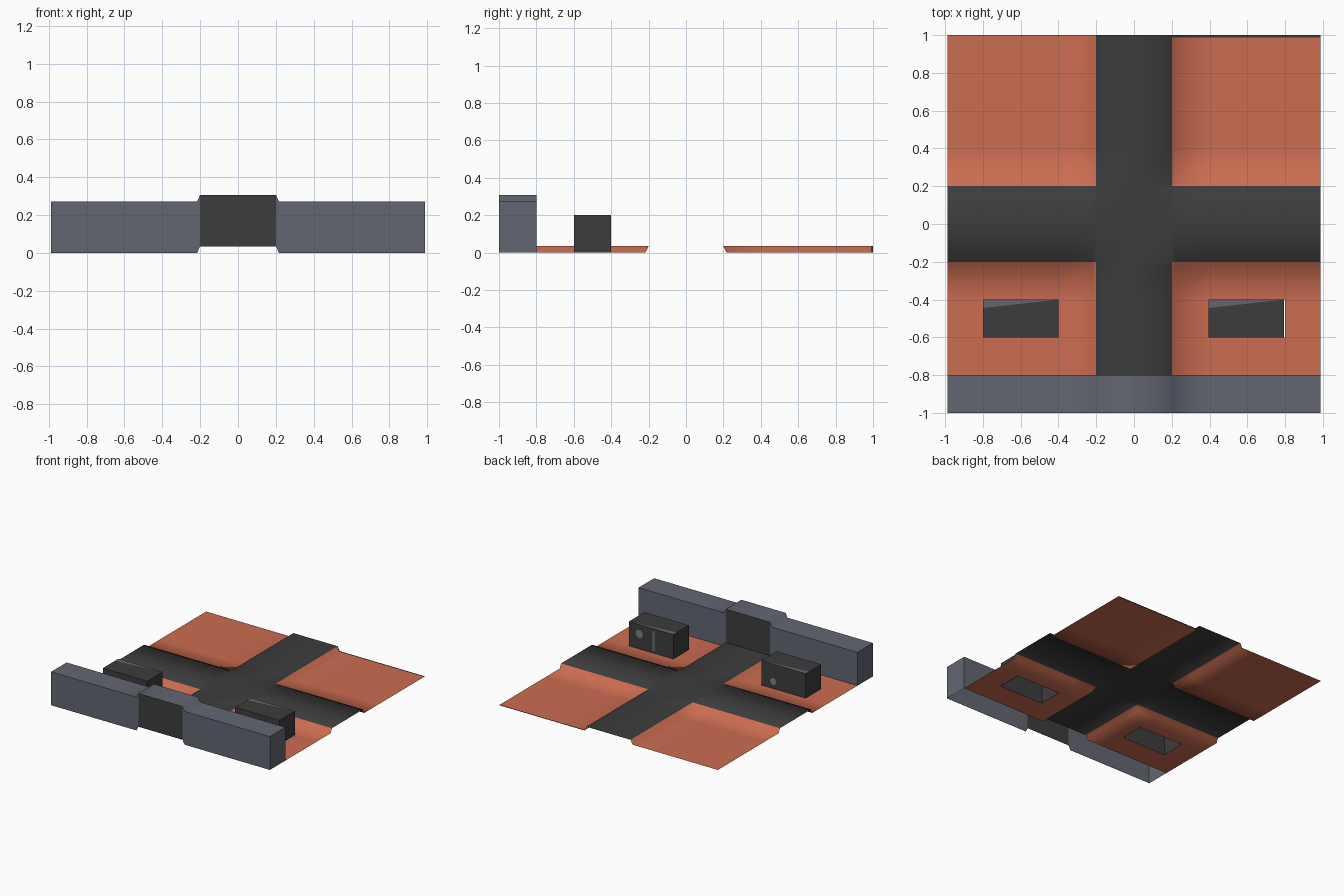
import bpy, bmesh, math
from mathutils import Matrix

if "Cube" in bpy.data.objects:
    bpy.data.objects.remove(bpy.data.objects["Cube"])

W = 0.988            # half width in x
H = 0.035            # rise of the road cross
S = 0.217            # foot of the road slope


def material(name, rgb):
    m = bpy.data.materials.new(name)
    m.diffuse_color = (*rgb, 1)
    m.use_nodes = True
    m.node_tree.nodes["Principled BSDF"].inputs["Base Color"].default_value = m.diffuse_color
    return m


orange = material("terracotta", (0.60, 0.150, 0.082))
dark = material("charcoal", (0.046, 0.046, 0.046))
grey = material("slate_grey", (0.125, 0.134, 0.165))
light = material("light_grey", (0.22, 0.22, 0.22))
MATS = [orange, dark, grey, light]


def finish(bm, name, angle=None):
    bmesh.ops.remove_doubles(bm, verts=bm.verts, dist=1e-5)
    me = bpy.data.meshes.new(name)
    bm.to_mesh(me)
    bm.free()
    for m in MATS:
        me.materials.append(m)
    ob = bpy.data.objects.new(name, me)
    bpy.context.collection.objects.link(ob)
    if angle:
        bpy.ops.object.select_all(action='DESELECT')
        ob.select_set(True)
        bpy.context.view_layer.objects.active = ob
        bpy.ops.object.shade_smooth_by_angle(angle=math.radians(angle))
    return ob


def face(bm, pts, mat):
    f = bm.faces.new([bm.verts.new(p) for p in pts])
    f.material_index = mat


XS = [-W, -0.8, -0.6, -0.4, -S, -0.2, 0, 0.2, S, 0.4, 0.6, 0.8, W]
YS = [-0.8, -0.6, -0.4, -S, -0.2, 0, 0.2, S, 0.4, 0.6, 0.8, 0.988, 1]


# Floor: thin sheet with raised cross-shaped road, open under the boxes
def floor_z(x, y):
    return H if abs(x) <= 0.2 or abs(y) <= 0.2 else 0


bm = bmesh.new()
for x0, x1 in zip(XS, XS[1:]):
    for y0, y1 in zip(YS, YS[1:]):
        cx, cy = (x0 + x1) / 2, (y0 + y1) / 2
        if 0.4 < abs(cx) < 0.8 and -0.6 < cy < -0.4:
            continue
        road = abs(cx) < 0.2 or abs(cy) < 0.2
        border = cx > 0.2 and cy > 0.988
        face(bm, [(x, y, floor_z(x, y)) for x, y in
                  ((x0, y0), (x1, y0), (x1, y1), (x0, y1))], 1 if road or border else 0)
finish(bm, "floor_with_road", 89)

# Wall: open-bottomed strip that rises over the road, dark in the middle
bm = bmesh.new()
T = 0.272
for x0, x1 in zip(XS, XS[1:]):
    a = H if abs(x0) <= 0.2 else 0
    b = H if abs(x1) <= 0.2 else 0
    mid = 1 if abs(x0 + x1) < 0.4 else 2
    face(bm, [(x0, -1, a), (x1, -1, b), (x1, -1, b + T), (x0, -1, a + T)], mid)
    face(bm, [(x1, -0.8, b), (x0, -0.8, a), (x0, -0.8, a + T), (x1, -0.8, b + T)], mid)
    face(bm, [(x0, -1, a + T), (x1, -1, b + T), (x1, -0.8, b + T), (x0, -0.8, a + T)], 2)
face(bm, [(W, -1, 0), (W, -0.8, 0), (W, -0.8, T), (W, -1, T)], 2)
face(bm, [(-W, -0.8, 0), (-W, -1, 0), (-W, -1, T), (-W, -0.8, T)], 2)
finish(bm, "front_wall", 65)


# Boxes: open-bottomed, with a pale wedge on top
def box(name, x0, x1):
    y0, y1, z = -0.6, -0.4, 0.2
    bm = bmesh.new()
    c = [(x0, y0), (x1, y0), (x1, y1), (x0, y1)]
    for (ax, ay), (bx, by) in zip(c, c[1:] + c[:1]):
        face(bm, [(ax, ay, 0), (bx, by, 0), (bx, by, z), (ax, ay, z)], 1)
    w = (x0, y1 - 0.045, z)
    face(bm, [(x0, y0, z), (x1, y0, z), (x1, y1, z), w], 1)
    face(bm, [w, (x1, y1, z), (x0, y1, z)], 2)
    finish(bm, name)


box("right_box", 0.395, 0.795)
box("left_box", -0.8, -0.4)


# Round knobs and slot painted on the backs of the boxes
def spot(name, x, z, r):
    bm = bmesh.new()
    bmesh.ops.create_circle(bm, cap_ends=True, segments=12, radius=r,
                            matrix=Matrix.Translation((x, -0.397, z)) @ Matrix.Rotation(-math.pi / 2, 4, 'X'))
    for f in bm.faces:
        f.material_index = 3
    finish(bm, name)


spot("right_box_spot", 0.70, 0.125, 0.033)
spot("left_box_spot", -0.51, 0.06, 0.028)
bm = bmesh.new()
face(bm, [(0.585, -0.397, 0.02), (0.56, -0.397, 0.02), (0.56, -0.397, 0.18), (0.585, -0.397, 0.18)], 2)
finish(bm, "right_box_slot")
